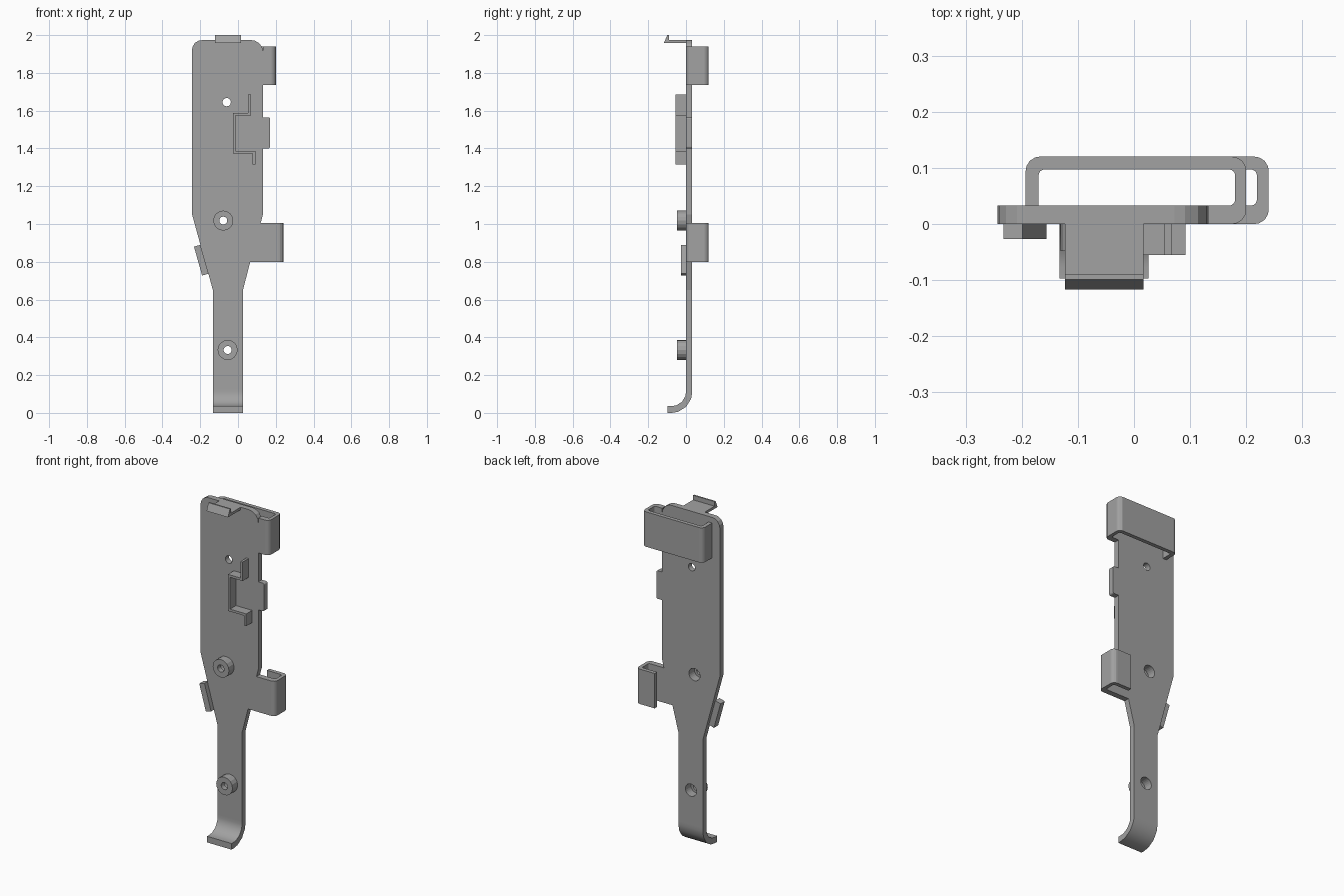
import bpy, bmesh, math
from mathutils import Vector, Matrix

cube = bpy.data.objects.get("Cube")
if cube:
    bpy.data.objects.remove(cube, do_unlink=True)

GREY = (0.36, 0.36, 0.36, 1)
metal = bpy.data.materials.new("mid grey")
metal.diffuse_color = GREY
metal.use_nodes = True
metal.node_tree.nodes["Principled BSDF"].inputs["Base Color"].default_value = GREY


def rounded(points, steps=4):
    """Turn (u, v, radius) corners into an outline with arcs."""
    out = []
    for i, p in enumerate(points):
        c = Vector(p[:2])
        if len(p) < 3:
            out.append(c)
            continue
        a = (Vector(points[i - 1][:2]) - c).normalized()
        b = (Vector(points[(i + 1) % len(points)][:2]) - c).normalized()
        half = a.angle(b) / 2
        start = c + a * p[2] / math.tan(half)
        end = c + b * p[2] / math.tan(half)
        centre = c + (a + b).normalized() * p[2] / math.sin(half)
        for k in range(steps + 1):
            ray = (start.lerp(end, k / steps) - centre).normalized()
            out.append(centre + ray * p[2])
    return out


def prism(name, points, axis, low, high):
    """Extrude an outline along the given axis."""
    place = {"x": lambda u, v, w: (w, u, v),
             "y": lambda u, v, w: (u, w, v),
             "z": lambda u, v, w: (u, v, w)}[axis]
    bm = bmesh.new()
    face = bm.faces.new([bm.verts.new(place(p[0], p[1], low)) for p in rounded(points)])
    grown = bmesh.ops.extrude_face_region(bm, geom=[face])["geom"]
    verts = [g for g in grown if isinstance(g, bmesh.types.BMVert)]
    bmesh.ops.translate(bm, verts=verts, vec=place(0, 0, high - low))
    return finish(name, bm)


def cylinder(name, x, z, radius, low, high, sides=24):
    bm = bmesh.new()
    turn = Matrix.Translation((x, (low + high) / 2, z)) @ Matrix.Rotation(math.pi / 2, 4, "X")
    bmesh.ops.create_cone(bm, cap_ends=True, segments=sides, radius1=radius,
                          radius2=radius, depth=high - low, matrix=turn)
    return finish(name, bm)


def finish(name, bm):
    bmesh.ops.recalc_face_normals(bm, faces=bm.faces[:])
    mesh = bpy.data.meshes.new(name)
    bm.to_mesh(mesh)
    bm.free()
    mesh.materials.append(metal)
    obj = bpy.data.objects.new(name, mesh)
    bpy.context.collection.objects.link(obj)
    return obj


def cut(obj, cutter):
    mod = obj.modifiers.new("hole", "BOOLEAN")
    mod.operation, mod.solver, mod.object = "DIFFERENCE", "EXACT", cutter
    bpy.context.view_layer.objects.active = obj
    bpy.ops.object.modifier_apply(modifier=mod.name)


T = 0.033     # plate thickness
D = 0.12      # depth of the rear clips
JOIN = 0.15   # where the clips leave the plate

# Main plate with side tab and arms for the clips
plate = prism("back_plate", [
    (-0.133, 0.13), (-0.133, 0.65), (-0.243, 1.05), (-0.243, 1.973, 0.05),
    (0.132, 1.973, 0.06), (0.132, 1.94), (JOIN, 1.94), (JOIN, 1.735), (0.132, 1.735),
    (0.132, 1.565), (0.17, 1.565, 0.01), (0.17, 1.4, 0.01), (0.132, 1.4),
    (0.132, 1.05), (0.12, 1.005), (JOIN, 1.005), (JOIN, 0.8), (0.065, 0.8),
    (0.026, 0.65), (0.026, 0.13)], "y", 0, T)

# Curved foot at the bottom
foot = prism("curved_foot", [
    (0, 0.13), (0, 0.036, 0.075), (-0.097, 0.036), (-0.097, 0),
    (T, 0, 0.11), (T, 0.13)], "x", -0.133, 0.026)

# Hooked lip at the top
prism("top_hook", [
    (0.01, 1.958), (-0.117, 1.958), (-0.099, 2.0), (-0.09, 2.0),
    (-0.09, 1.973), (0.01, 1.973)], "x", -0.123, 0.017)

# Wide upper clip wrapping round the back
prism("upper_clip", [
    (JOIN, 0), (0.2, 0, 0.025), (0.2, D, 0.025), (-0.193, D, 0.025), (-0.193, T),
    (-0.17, T), (-0.17, 0.097, 0.01), (0.18, 0.097, 0.01), (0.18, T, 0.01),
    (JOIN, T)], "z", 1.735, 1.94)

# Short lower clip, open toward the right
prism("lower_clip", [
    (JOIN, 0), (0.24, 0, 0.025), (0.24, D, 0.025), (0.12, D), (0.12, 0.097),
    (0.219, 0.097, 0.01), (0.219, T, 0.01), (JOIN, T)], "z", 0.8, 1.005)

# Slanted tab on the tapered edge
prism("slanted_tab", [
    (-0.233, 0.88), (-0.199, 0.89), (-0.156, 0.737), (-0.19, 0.727)], "y", -0.027, 0.012)

# Stepped thin wall on the front
W = 0.014
prism("stepped_wall", [
    (0.054, 1.685), (0.054, 1.588), (-0.027, 1.588), (-0.027, 1.373), (0.078, 1.373),
    (0.078, 1.315), (0.078 + W, 1.315), (0.078 + W, 1.373 + W), (W - 0.027, 1.373 + W),
    (W - 0.027, 1.588 - W), (0.054 + W, 1.588 - W), (0.054 + W, 1.685)], "y", -0.055, 0)

# Screw bosses, recessed from the back, and a plain hole
for label, x, z in (("upper", -0.078, 1.018), ("lower", -0.055, 0.333)):
    boss = cylinder(label + "_screw_boss", x, z, 0.053, -0.048, 0, 16)
    recess = cylinder("recess_cutter", x, z, 0.036, -0.018, 0.1)
    bore = cylinder("bore_cutter", x, z, 0.021, -0.1, 0.1)
    cut(plate, recess)
    cut(boss, recess)
    cut(boss, bore)
    for cutter in (recess, bore):
        bpy.data.objects.remove(cutter, do_unlink=True)
hole = cylinder("hole_cutter", -0.06, 1.645, 0.022, -0.1, 0.1)
cut(plate, hole)
bpy.data.objects.remove(hole, do_unlink=True)

# Smooth the foot bend while keeping its edges sharp
bpy.ops.object.select_all(action="DESELECT")
foot.select_set(True)
bpy.context.view_layer.objects.active = foot
bpy.ops.object.shade_smooth_by_angle(angle=math.radians(35))
